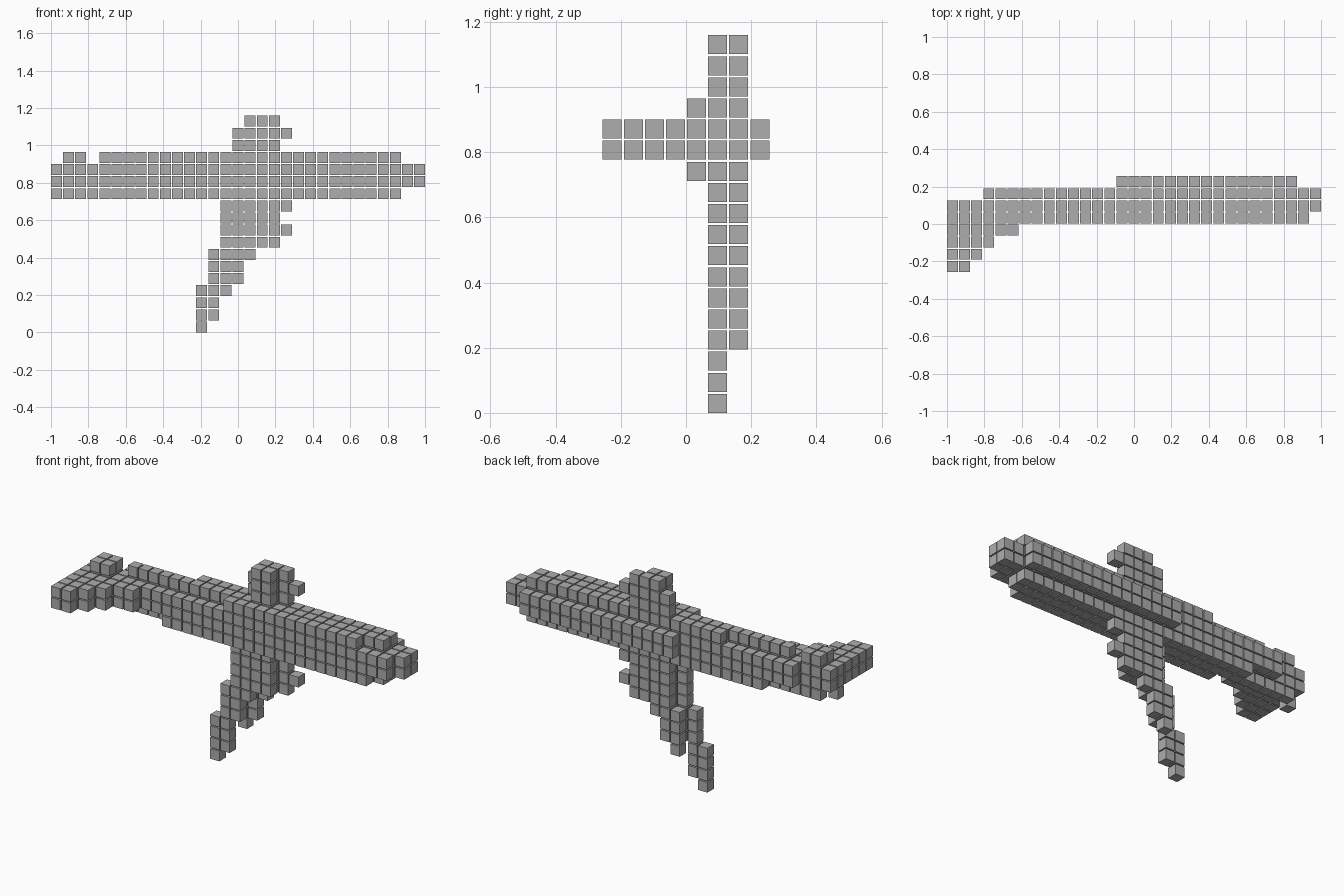
import bpy
import bmesh
from mathutils import Matrix, Vector

default_cube = bpy.data.objects.get("Cube")
if default_cube:
    bpy.data.objects.remove(default_cube, do_unlink=True)

# Block spacing and edge length; small gaps separate neighbouring blocks
COLUMNS, DEPTH = 31, 8
FILL = 0.9
PITCH = 2 / (COLUMNS - 1 + FILL)
SIZE = PITCH * FILL

grey = bpy.data.materials.new("plain_grey")
grey.use_nodes = True
colour = (0.42, 0.42, 0.42, 1)
grey.diffuse_color = colour
shader = grey.node_tree.nodes["Principled BSDF"]
shader.inputs["Base Color"].default_value = colour
shader.inputs["Roughness"].default_value = 0.8


def cell_centre(column, row, layer):
    """Centre of one block on the grid."""
    return Vector((
        (column - (COLUMNS - 1) / 2) * PITCH,
        (row - (DEPTH - 1) / 2) * PITCH,
        layer * PITCH + SIZE / 2,
    ))


def build_part(name, runs):
    """Each run is (layers, row, first column, last column)."""
    cells = set()
    for layers, row, first, last in runs:
        for layer in layers:
            for column in range(first, last + 1):
                cells.add((column, row, layer))
    bm = bmesh.new()
    for cell in sorted(cells):
        bmesh.ops.create_cube(
            bm, size=SIZE, matrix=Matrix.Translation(cell_centre(*cell)))
    mesh = bpy.data.meshes.new(name)
    bm.to_mesh(mesh)
    bm.free()
    mesh.materials.append(grey)
    part = bpy.data.objects.new(name, mesh)
    bpy.context.collection.objects.link(part)
    return part


# Named layers of the long body
belly, middle, roof = [11], [12, 13], [14]

# Long body, two blocks thick
build_part("body_core", [
    (middle, 4, 0, 29),
    (middle, 5, 0, 30),
    (middle, 6, 3, 30),
    (middle, 7, 14, 28),
])

# Forward-curving tip at the right end
build_part("curved_tip", [
    (middle, row, 0, last) for row, last in enumerate([1, 2, 3, 5])
])

# Ridge along the top and the small raised knob on the tip
build_part("top_ridge", [
    (roof, 4, 14, 26),
    (roof, 5, 4, 28),
    (roof, 6, 10, 28),
])
build_part("tip_knob", [(roof, row, 1, 2) for row in (4, 5)])

# Keel along the underside
build_part("keel", [
    (belly, 4, 0, 0),
    (belly, 4, 8, 27),
    (belly, 5, 1, 28),
    (belly, 6, 6, 28),
])

# Short upright fin with one side block
build_part("upper_fin", [
    (range(15, 18), 5, 16, 17),
    (range(15, 17), 6, 15, 18),
    ([17], 6, 16, 18),
    ([16], 6, 19, 19),
])

# Hanging fin: broad root with two side blocks
build_part("lower_fin_root", [
    (range(7, 11), 5, 14, 17),
    (range(7, 11), 6, 15, 18),
    ([8, 10], 6, 19, 19),
])

# Hanging fin: narrowing shaft
build_part("lower_fin_shaft", [
    ([6], 5, 13, 15),
    ([6], 6, 14, 16),
    ([4, 5], 5, 13, 14),
    ([4, 5], 6, 14, 15),
    ([3], 6, 14, 14),
])

# Hanging fin: pointed end
build_part("lower_fin_point", [
    (range(1, 4), 5, 12, 13),
    ([0], 5, 12, 12),
])
